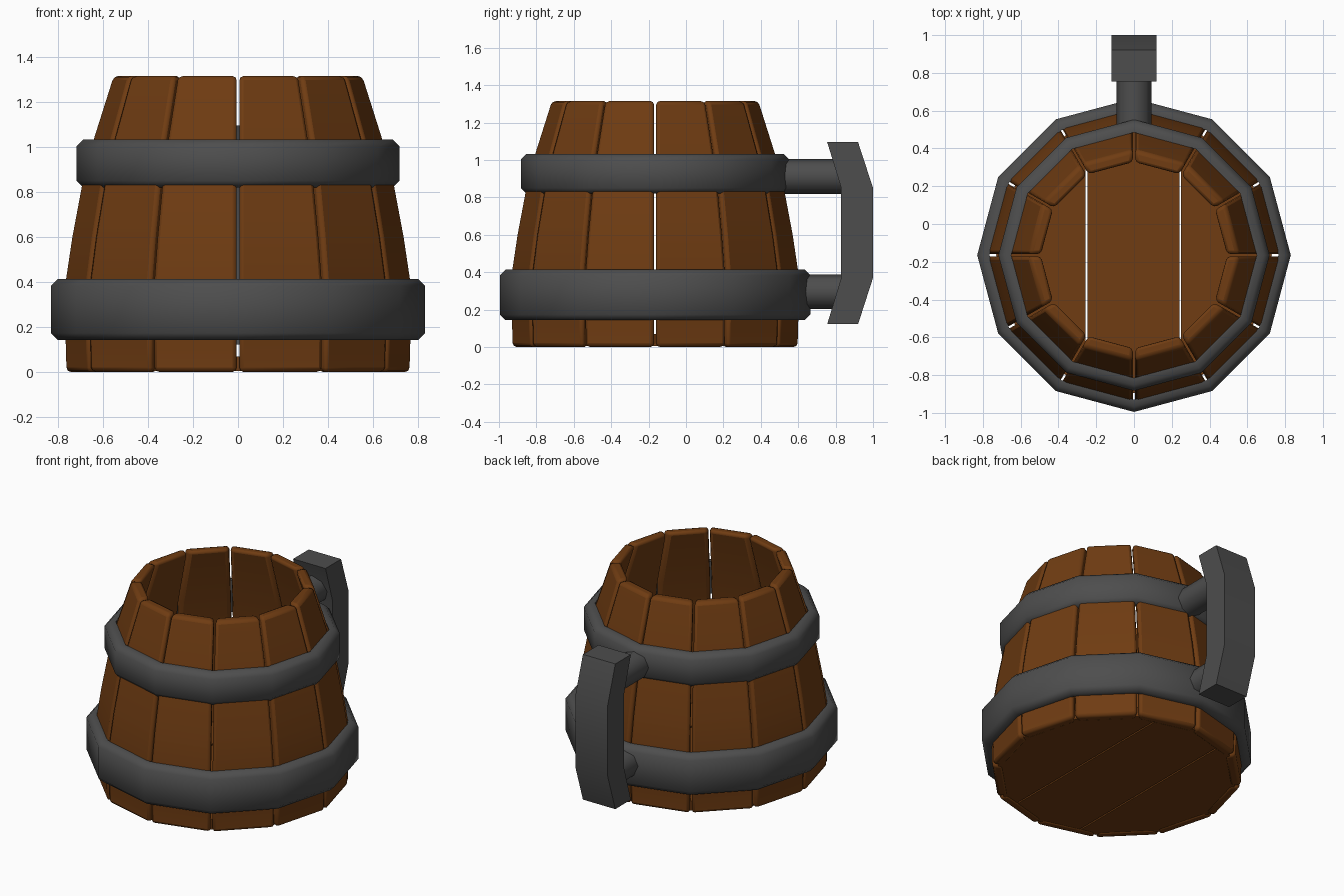
import bpy, bmesh
from math import cos, sin, pi, radians

if "Cube" in bpy.data.objects:
    bpy.data.objects.remove(bpy.data.objects["Cube"])

N, CY = 12, -0.165          # sides and centre of the barrel
STEP = 2 * pi / N


def material(name, rgb):
    m = bpy.data.materials.new(name)
    m.diffuse_color = (*rgb, 1)
    m.use_nodes = True
    m.node_tree.nodes["Principled BSDF"].inputs["Base Color"].default_value = m.diffuse_color
    return m


WOOD = material("wood", (0.16, 0.045, 0.006))
IRON = material("iron", (0.075, 0.075, 0.075))


def finish(bm, name, mat, bevel=0, segments=2, angle=40, loc=(0, CY, 0)):
    bmesh.ops.recalc_face_normals(bm, faces=bm.faces)
    me = bpy.data.meshes.new(name)
    bm.to_mesh(me)
    bm.free()
    ob = bpy.data.objects.new(name, me)
    ob.location = loc
    bpy.context.collection.objects.link(ob)
    me.materials.append(mat)
    if bevel:
        b = ob.modifiers.new("bevel", "BEVEL")
        b.width, b.segments, b.limit_method = bevel, segments, "ANGLE"
        b.angle_limit = radians(50)
    bpy.context.view_layer.objects.active = ob
    ob.select_set(True)
    bpy.ops.object.shade_smooth_by_angle(angle=radians(angle))
    ob.select_set(False)
    return ob


def skin(bm, rings, closed=False):
    """Bridge equal rings of points; cap the ends unless closed into a loop."""
    vs = [[bm.verts.new(p) for p in r] for r in rings]
    n = len(vs[0])
    pairs = list(zip(vs, vs[1:])) + ([(vs[-1], vs[0])] if closed else [])
    for a, b in pairs:
        for i in range(n):
            bm.faces.new((a[i], a[(i + 1) % n], b[(i + 1) % n], b[i]))
    if not closed:
        bm.faces.new(vs[0])
        bm.faces.new(vs[-1])


# Staves: tapering flat planks with a small gap at each corner
PROFILE = [(0, .768), (.14, .772), (.28, .79), (.60, .742), (.93, .68), (1.315, .558)]
bm = bmesh.new()
for k in range(N):
    mid = (k + .5) * STEP
    c, s = cos(mid), sin(mid)
    rings = []
    for z, r in PROFILE:
        ring = []
        for rad, side in ((r, -1), (r, 1), (r - .07, 1), (r - .07, -1)):
            d, w = rad * cos(STEP / 2), side * (rad * sin(STEP / 2) - .006)
            ring.append((d * c - w * s, d * s + w * c, z))
        rings.append(ring)
    skin(bm, rings)
finish(bm, "staves", WOOD, bevel=.02)

# Iron hoops: chamfered rings with twelve sides
for name, z0, z1, ro, ri in (("lower_hoop", .143, .413, .83, .765),
                             ("upper_hoop", .82, 1.032, .718, .65)):
    ch = .03
    section = [(ri, z0), (ro - ch, z0), (ro, z0 + ch), (ro, z1 - ch), (ro - ch, z1), (ri, z1)]
    bm = bmesh.new()
    skin(bm, [[(r * cos(k * STEP), r * sin(k * STEP), z) for r, z in section]
              for k in range(N)], closed=True)
    finish(bm, name, IRON, angle=50)

# Floor: a twelve-sided disc cut into three planks
for name, x0, x1 in (("floor_left", -1, -.257), ("floor_middle", -.247, .24), ("floor_right", .25, 1)):
    bm = bmesh.new()
    skin(bm, [[(.73 * cos(k * STEP), .73 * sin(k * STEP), z) for k in range(N)] for z in (.004, .07)])
    for x, nx in ((x0, -1), (x1, 1)):
        cut = bmesh.ops.bisect_plane(bm, geom=bm.verts[:] + bm.edges[:] + bm.faces[:],
                                     plane_co=(x, 0, 0), plane_no=(nx, 0, 0), clear_outer=True)
        edges = [e for e in cut["geom_cut"] if isinstance(e, bmesh.types.BMEdge)]
        if edges:
            bmesh.ops.holes_fill(bm, edges=edges)
    finish(bm, name, WOOD)

# Handle grip: bent bar with a rectangular section
GRIP = [(.755, .92, 1.095), (.83, 1.0, .85), (.83, 1.0, .37), (.755, .92, .122)]
bm = bmesh.new()
skin(bm, [[(-.12, a, z), (.12, a, z), (.12, b, z), (-.12, b, z)] for a, b, z in GRIP])
finish(bm, "handle_grip", IRON, loc=(0, 0, 0))

# Handle posts: short round bars from the hoops to the grip
for name, z, y0 in (("upper_post", .912, .50), ("lower_post", .295, .60)):
    bm = bmesh.new()
    skin(bm, [[(.093 * cos(i * pi / 4), y, z + .093 * sin(i * pi / 4)) for i in range(8)]
              for y in (y0, .86)])
    finish(bm, name, IRON, angle=50, loc=(0, 0, 0))
